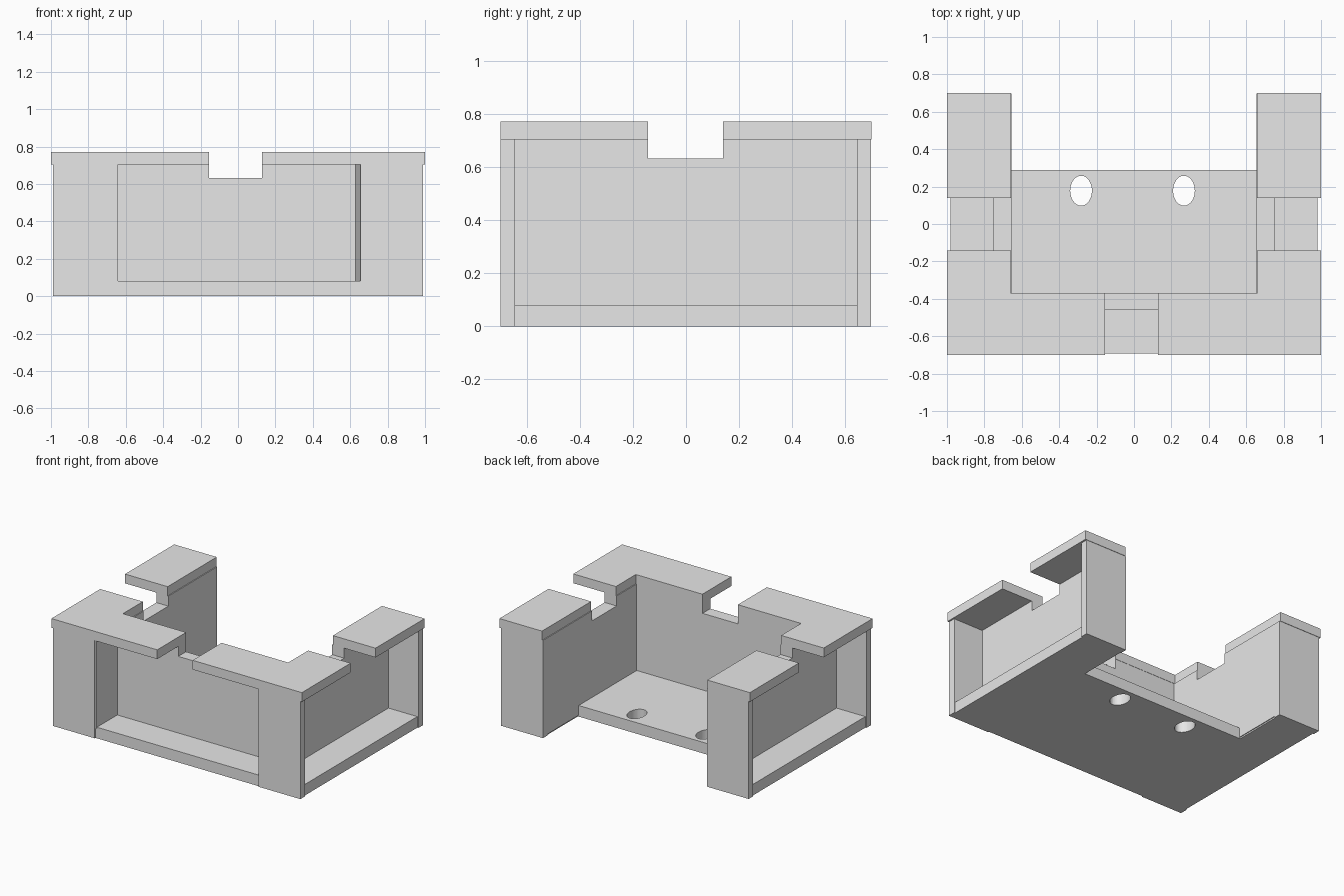
import bpy
import bmesh
from mathutils import Vector

cube = bpy.data.objects.get("Cube")
if cube:
    bpy.data.objects.remove(cube, do_unlink=True)

grey = bpy.data.materials.new("plain grey")
grey.use_nodes = True
grey.diffuse_color = (0.8, 0.8, 0.8, 1)
grey.node_tree.nodes["Principled BSDF"].inputs["Base Color"].default_value = (0.8, 0.8, 0.8, 1)

BASE, WALL_TOP, TOP, NOTCH = 0.08, 0.705, 0.772, 0.633
IN, OUT, BACK = 0.66, 0.988, 0.70          # inner, outer and end planes
PANEL_X, PANEL_Y = 0.75, -0.46             # outer faces of the thin walls
SIDE_GAP = (-0.143, 0.14)
FRONT_GAP = (-0.155, 0.128)


def prism(name, points, axis, low, high):
    """Extrude a 2D outline along an axis between two positions."""
    place = {"x": lambda a, b, t: (t, a, b),
             "y": lambda a, b, t: (a, t, b),
             "z": lambda a, b, t: (a, b, t)}[axis]
    bm = bmesh.new()
    face = bm.faces.new([bm.verts.new(place(a, b, low)) for a, b in points])
    grown = bmesh.ops.extrude_face_region(bm, geom=[face])
    moved = [v for v in grown["geom"] if isinstance(v, bmesh.types.BMVert)]
    shift = Vector(place(0, 0, high - low))
    bmesh.ops.translate(bm, verts=moved, vec=shift)
    bmesh.ops.recalc_face_normals(bm, faces=bm.faces)
    mesh = bpy.data.meshes.new(name)
    bm.to_mesh(mesh)
    bm.free()
    mesh.materials.append(grey)
    obj = bpy.data.objects.new(name, mesh)
    bpy.context.collection.objects.link(obj)
    return obj


def rect(a0, a1, b0, b1):
    return [(a0, b0), (a1, b0), (a1, b1), (a0, b1)]


def notched(a0, a1, gap):
    """Upright wall outline with a notch in its top edge."""
    g0, g1 = gap
    return [(a0, 0.01), (a1, 0.01), (a1, WALL_TOP), (g1, WALL_TOP),
            (g1, NOTCH), (g0, NOTCH), (g0, WALL_TOP), (a0, WALL_TOP)]


# Floor and outer ledges in one plate, open at the back
base = prism("base_plate", [(-0.98, -0.692), (0.98, -0.692), (0.98, 0.69), (IN, 0.69),
                            (IN, 0.29), (-IN, 0.29), (-IN, 0.69), (-0.98, 0.69)],
             "z", 0, BASE)

# Two oval holes through the floor
for x in (-0.283, 0.267):
    bpy.ops.mesh.primitive_cylinder_add(vertices=48, radius=1, depth=1, location=(x, 0.178, 0))
    cutter = bpy.context.object
    cutter.name = "hole_cutter"
    cutter.scale = (0.058, 0.08, 1)
    cutter.hide_render = True
    cutter.data.materials.append(grey)
    cut = base.modifiers.new("hole", "BOOLEAN")
    cut.operation = "DIFFERENCE"
    cut.solver = "EXACT"
    cut.object = cutter
    bpy.context.view_layer.objects.active = base
    bpy.ops.object.modifier_apply(modifier=cut.name)
    bpy.data.objects.remove(cutter, do_unlink=True)

# Thin front wall
prism("front_wall", notched(-IN - 0.02, IN + 0.02, FRONT_GAP), "y", PANEL_Y, -0.372)

for side, s in (("left", 1), ("right", -1)):
    def span(a, b):
        return sorted((s * a, s * b))

    # Thin side wall
    prism(side + "_wall", notched(-0.69, 0.69, SIDE_GAP), "x", *span(IN - 0.006, PANEL_X))
    # Corner post at the front and end post at the back
    prism(side + "_front_post", rect(*span(IN - 0.006, OUT), -BACK, -0.645), "z", 0, WALL_TOP)
    prism(side + "_back_post", rect(*span(IN - 0.006, OUT), 0.645, BACK - 0.003), "z", 0, WALL_TOP)
    # Counter tops: a straight one behind the notch, an L around the corner
    prism(side + "_back_top", rect(*span(IN, 1), SIDE_GAP[1], BACK), "z", WALL_TOP, TOP)
    edge = FRONT_GAP[1] if s > 0 else FRONT_GAP[0]
    prism(side + "_corner_top", [(edge, -BACK), (s, -BACK), (s, SIDE_GAP[0]),
                                 (s * IN, SIDE_GAP[0]), (s * IN, -0.37), (edge, -0.37)],
          "z", WALL_TOP, TOP)

# Slanted filler in the left end of the front recess
prism("recess_filler", [(0.627, PANEL_Y), (0.67, PANEL_Y), (0.67, -0.69), (0.654, -0.69)],
      "z", 0.07, WALL_TOP)
# Straight filler in the right end of the front recess
prism("recess_cheek", rect(-0.67, -0.642, -0.695, PANEL_Y), "z", 0.07, WALL_TOP)
